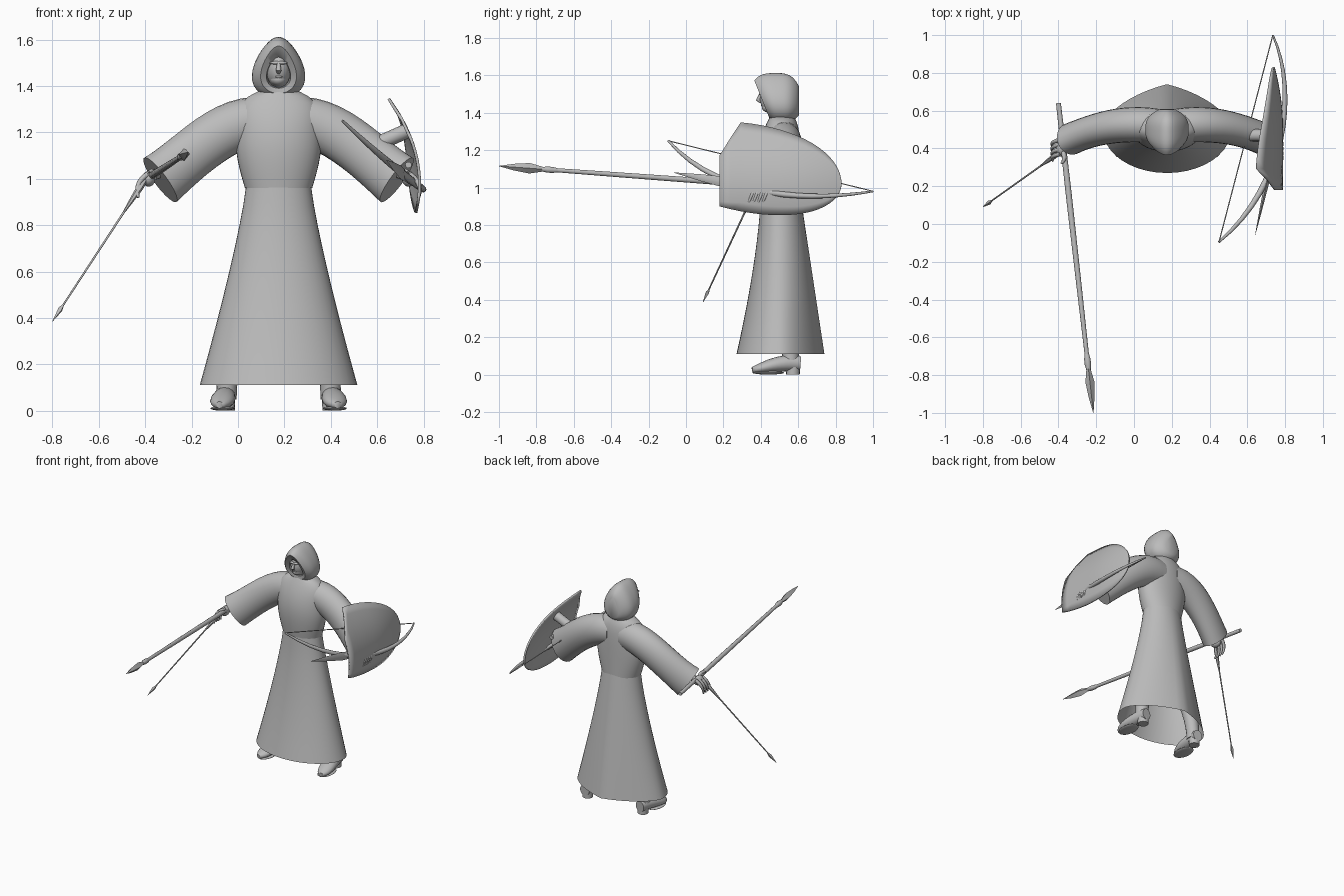
import bpy, bmesh, math
from mathutils import Vector, Matrix

cube = bpy.data.objects.get("Cube")
if cube:
    bpy.data.objects.remove(cube, do_unlink=True)

CENTRE_X, CENTRE_Y = 0.175, 0.5
UP, BACKWARD = Vector((0, 0, 1)), Vector((0, 1, 0))

grey = bpy.data.materials.new("plain_grey")
grey.use_nodes = True
grey.diffuse_color = (0.5, 0.5, 0.5, 1)
grey.node_tree.nodes["Principled BSDF"].inputs["Base Color"].default_value = grey.diffuse_color


def finish(name, bm, angle):
    bmesh.ops.recalc_face_normals(bm, faces=bm.faces)
    mesh = bpy.data.meshes.new(name)
    bm.to_mesh(mesh)
    bm.free()
    mesh.materials.append(grey)
    part = bpy.data.objects.new(name, mesh)
    bpy.context.collection.objects.link(part)
    bpy.ops.object.select_all(action="DESELECT")
    part.select_set(True)
    bpy.context.view_layer.objects.active = part
    bpy.ops.object.shade_smooth_by_angle(angle=math.radians(angle))
    return part


def loft(name, rings, start_cap=True, end_cap=True, closed=True, angle=50):
    """Skin a list of equal-length point rings."""
    bm = bmesh.new()
    rows = [[bm.verts.new(point) for point in ring] for ring in rings]
    count = len(rows[0])
    for row, following in zip(rows, rows[1:]):
        for i in range(count if closed else count - 1):
            j = (i + 1) % count
            bm.faces.new((row[i], row[j], following[j], following[i]))
    if start_cap:
        bm.faces.new(rows[0])
    if end_cap:
        bm.faces.new(rows[-1])
    return finish(name, bm, angle)


def turns(count):
    return [math.tau * k / count for k in range(count)]


def steps(count):
    return [k / count for k in range(count + 1)]


def bezier(controls, count=12):
    """Sample a smooth curve; every control also carries its radii."""
    samples = []
    for t in steps(count):
        level = [Vector(c) for c in controls]
        while len(level) > 1:
            level = [a.lerp(b, t) for a, b in zip(level, level[1:])]
        samples.append(level[0])
    return samples


def mirrored(point, flip):
    return Vector((2 * CENTRE_X - point.x, point.y, point.z)) if flip else point


def tube(name, stations, sides=12, flip=False, up=UP):
    """Stations hold x, y, z, half width and, if different, half height."""
    points = [Vector(s[:3]) for s in stations]
    last = len(points) - 1
    rings = []
    for i, (point, station) in enumerate(zip(points, stations)):
        ahead = (points[min(i + 1, last)] - points[max(i - 1, 0)]).normalized()
        side = ahead.cross(up).normalized()
        top = side.cross(ahead)
        rings.append([mirrored(point + side * station[3] * math.cos(t)
                               + top * station[-1] * math.sin(t), flip) for t in turns(sides)])
    return loft(name, rings)


def rod(name, start, end, radii, span=(0, 1), sides=10, flat=1.0):
    """Straight rod over part of a line, with evenly spaced radii."""
    start, end = Vector(start), Vector(end)
    stations = []
    for t, radius in zip(steps(len(radii) - 1), radii):
        point = start.lerp(end, span[0] + (span[1] - span[0]) * t)
        stations.append((*point, radius * flat, radius))
    return tube(name, stations, sides)


def ball(name, centre, radii, flip=False):
    bm = bmesh.new()
    place = Matrix.Translation(mirrored(Vector(centre), flip)) @ Matrix.Diagonal((*radii, 1))
    bmesh.ops.create_uvsphere(bm, u_segments=20, v_segments=12, radius=1, matrix=place)
    return finish(name, bm, 60)


def body_ring(z, half, front, back, ridge=0.0):
    ring = []
    for t in turns(40):
        across, depth = math.cos(t), math.sin(t)
        if depth < 0:
            depth *= front
        else:
            depth = back * ((1 - ridge) * depth + ridge * (1 - abs(across)))
        ring.append((CENTRE_X + half * across, CENTRE_Y + depth, z))
    return ring


# Robe: open flared skirt with a ridge down the back
skirt = []
for t in steps(10):
    flare = 1 - t
    skirt.append(body_ring(0.11 + 0.86 * t, 0.14 + 0.2 * flare ** 1.2,
                           0.1 + 0.13 * flare ** 1.5, 0.11 + 0.13 * flare, 0.35 * flare))
loft("robe_skirt", skirt, start_cap=False, end_cap=False)

# Robe: torso swelling from the waist and closing at the neck
torso = []
for t in steps(16):
    chest = 0.145 + 0.04 * math.sin(math.pi / 2 * min(1, 2 * t))
    torso.append(body_ring(0.96 + 0.42 * t, chest * (1 - 0.55 * t ** 10),
                           (0.1 + 0.02 * math.sin(math.pi * t)) * (1 - 0.5 * t ** 4),
                           0.11 * (1 - 0.3 * t ** 8)))
loft("robe_torso", torso, start_cap=False)


# Hood: egg-shaped sections from the face opening to the back
def hood_ring(y, half, low, high, lean):
    middle, height = (low + high) / 2, (high - low) / 2
    ring = []
    for t in turns(32):
        z = middle - height * math.cos(t)
        x = half * math.sin(t) * (1 + 0.33 * math.cos(t))
        ring.append((CENTRE_X + x, y - lean * (z - 1.46), z))
    return ring


hood = [hood_ring(0.47, 0.045, 1.4, 1.51, 0.2), hood_ring(0.42, 0.05, 1.39, 1.53, 0.4)]
for t in steps(12):
    taper = 0.45 * abs(2 * t - 0.9) ** 3
    hood.append(hood_ring(0.41 + 0.195 * t, 0.11 * (1 - taper), 1.345 + 0.07 * taper,
                          1.612 - 0.12 * taper, 0.4 * (1 - t) ** 2))
loft("hood", hood, start_cap=False)

# Head and face
ball("head", (CENTRE_X, 0.475, 1.475), (0.055, 0.08, 0.085))
ball("jaw", (CENTRE_X, 0.445, 1.43), (0.036, 0.04, 0.03))
ball("brow", (CENTRE_X, 0.405, 1.5), (0.04, 0.014, 0.008))
ball("mouth", (CENTRE_X, 0.41, 1.44), (0.017, 0.01, 0.006))
tube("nose", [(CENTRE_X, 0.4, 1.505, 0.006), (CENTRE_X, 0.385, 1.466, 0.012),
              (CENTRE_X, 0.4, 1.458, 0.008)], up=BACKWARD)
tube("neck", [(CENTRE_X, 0.52, 1.33, 0.055), (CENTRE_X, 0.49, 1.44, 0.045)])

# Limbs on both sides
for flip, side in ((False, "right"), (True, "left")):
    sleeve = [(0.12, 0.52, 1.25, 0.09, 0.1), (-0.05, 0.54, 1.26, 0.1, 0.12),
              (-0.2, 0.51, 1.1, 0.08, 0.1), (-0.335, 0.45, 0.995, 0.085, 0.12)]
    tube(side + "_sleeve", bezier(sleeve), 24, flip)
    tube(side + "_forearm", [(-0.27, 0.48, 1.06, 0.03), (-0.365, 0.42, 1.015, 0.022)], flip=flip)
    ball(side + "_palm", (-0.385, 0.4, 1.0), (0.028, 0.042, 0.034), flip)
    for i in range(4):
        y = 0.37 + 0.025 * i
        finger = [(-0.39, y, 1.02, 0.012), (-0.45, y - 0.01, 0.98, 0.011), (-0.43, y - 0.035, 0.92, 0.006)]
        tube(f"{side}_finger_{i + 1}", bezier(finger, 5), 8, flip, BACKWARD)
    thumb = [(-0.375, 0.38, 1.02, 0.013), (-0.36, 0.34, 1.04, 0.013), (-0.385, 0.32, 1.03, 0.006)]
    tube(side + "_thumb", bezier(thumb, 5), 8, flip)

    # Boots
    foot = [(-0.08, 0.355, 0.025, 0.015), (-0.07, 0.4, 0.03, 0.075, 0.03),
            (-0.06, 0.5, 0.07, 0.05), (-0.05, 0.61, 0.06, 0.035, 0.04)]
    foot = [(*station, station[-1])[:5] for station in foot]
    tube(side + "_boot_foot", bezier(foot), 16, flip)
    ball(side + "_boot_sole", (-0.067, 0.44, 0.01), (0.052, 0.085, 0.01), flip)
    tube(side + "_boot_heel", [(-0.05, 0.572, 0, 0.036), (-0.05, 0.572, 0.05, 0.038)], 16, flip, BACKWARD)
    shaft = [(-0.05, 0.56, 0.05, 0.044), (-0.05, 0.56, 0.2, 0.044), (0, 0.52, 0.4, 0.06)]
    tube(side + "_boot_shaft", bezier(shaft, 6), 16, flip, BACKWARD)

# Spear in the right hand
spear = (-0.4, 0.64, 0.995), (-0.215, -1, 1.115)
rod("spear_shaft", *spear, (0.013, 0.016, 0.014, 0.011), (0, 0.86))
rod("spear_collar", *spear, (0.012, 0.017, 0.017, 0.012), (0.81, 0.86))
rod("spear_head", *spear, (0.01, 0.028, 0.018, 0.001), (0.85, 1), 4, 0.85)

# Arrow in the right hand
arrow = (-0.385, 0.385, 1.02), (-0.8, 0.09, 0.385)
rod("arrow_shaft", *arrow, (0.005, 0.004), (0, 0.92))
rod("arrow_grip", *arrow, (0.008, 0.015, 0.01, 0.004), (0, 0.27), 6)
rod("arrow_head", *arrow, (0.003, 0.012, 0.006, 0.001), (0.88, 1), 4)

# Bow and dagger in the left hand
bow_ends = (0.45, -0.095, 1.25), (0.735, 1, 0.98)
limb = [(*bow_ends[0], 0.006), (0.8, 0.2, 0.92, 0.025), (0.87, 0.7, 0.93, 0.014), (*bow_ends[1], 0.005)]
tube("bow_limb", bezier(limb, 16))
rod("bow_string", *bow_ends, (0.003, 0.003), sides=6)
rod("dagger_blade", (0.735, 0.36, 1), (0.64, -0.065, 1.08), (0.02, 0.03, 0.018, 0.001), sides=4, flat=0.4)

# Curved shield, pointed at the back and cut off at the front
strips = []
for step in steps(18):
    t = math.sin(math.pi / 2 * step) * 0.999
    y = 0.18 + 0.65 * t
    high = min(1.02 + 0.33 * math.sqrt(1 - t ** 2), 1.17 + 1.6 * (y - 0.18))
    low = 1.02 - 0.18 * math.sqrt(1 - t ** 4) + 0.06 * (1 - t) ** 3
    strip = []
    for rise in steps(10):
        z = low + (high - low) * rise
        strip.append((0.783 - (z - 0.98) ** 2 - 0.4 * max(0, y - 0.5) ** 2, y, z))
    strips.append(strip)
shield = loft("shield", strips, False, False, closed=False)
solid = shield.modifiers.new("thickness", "SOLIDIFY")
solid.thickness = 0.012
solid.offset = 0
rod("shield_arm_strap", (0.59, 0.47, 1.145), (0.725, 0.47, 1.205), (0.032, 0.032), sides=16)
rod("shield_grip", (0.735, 0.3, 1.06), (0.735, 0.52, 1.06), (0.014, 0.014))
